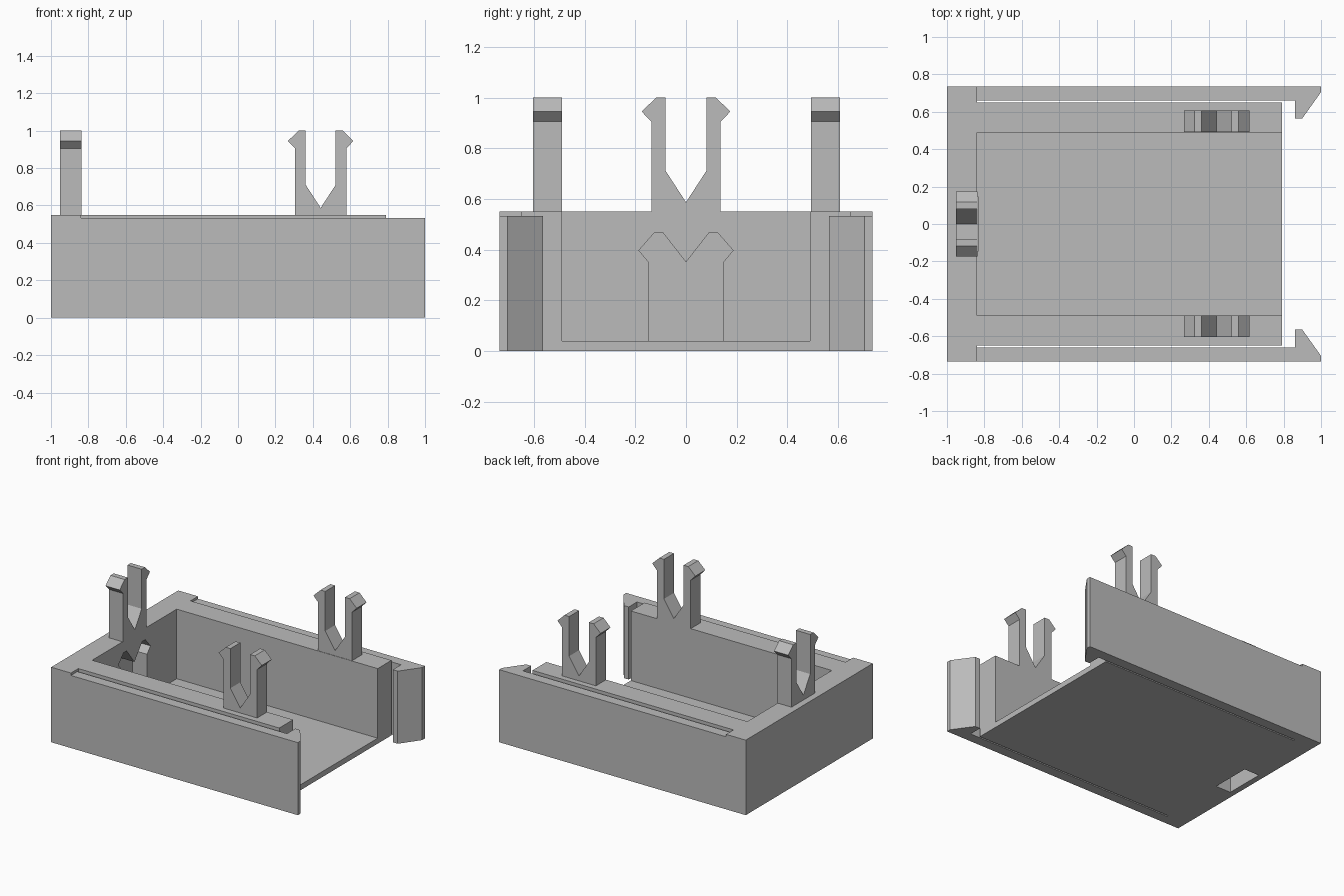
import bpy, bmesh
from math import pi
from mathutils import Matrix

if "Cube" in bpy.data.objects:
    bpy.data.objects.remove(bpy.data.objects["Cube"])

grey = bpy.data.materials.new("plain_grey")
grey.use_nodes = True
COLOUR = (0.5, 0.5, 0.5, 1)
grey.diffuse_color = COLOUR
grey.node_tree.nodes["Principled BSDF"].inputs["Base Color"].default_value = COLOUR


def prism(name, outline, depth, matrix):
    """Extrude a flat outline along its local z, then place it."""
    bm = bmesh.new()
    face = bm.faces.new([bm.verts.new((u, v, 0)) for u, v in outline])
    grown = bmesh.ops.extrude_face_region(bm, geom=[face])
    moved = [g for g in grown["geom"] if isinstance(g, bmesh.types.BMVert)]
    bmesh.ops.translate(bm, verts=moved, vec=(0, 0, depth))
    bm.transform(matrix)
    bmesh.ops.recalc_face_normals(bm, faces=bm.faces)
    mesh = bpy.data.meshes.new(name)
    bm.to_mesh(mesh)
    bm.free()
    mesh.materials.append(grey)
    obj = bpy.data.objects.new(name, mesh)
    bpy.context.collection.objects.link(obj)
    return obj


def box(name, x, y, z):
    outline = [(x[0], y[0]), (x[1], y[0]), (x[1], y[1]), (x[0], y[1])]
    return prism(name, outline, z[1] - z[0], Matrix.Translation((0, 0, z[0])))


def mirrored(half):
    """Close a half outline by mirroring it over its first coordinate."""
    return half + [(-u, v) for u, v in reversed(half) if u != 0]


def cut(target, cutter):
    mod = target.modifiers.new("cut", "BOOLEAN")
    mod.operation = "DIFFERENCE"
    mod.solver = "EXACT"
    mod.object = cutter
    bpy.context.view_layer.objects.active = target
    bpy.ops.object.modifier_apply(modifier=mod.name)
    bpy.data.objects.remove(cutter)


# Stand an upright profile so its thickness runs along +y or +x
def along_y(x, y):
    return Matrix.Translation((x, y, 0)) @ Matrix.Rotation(pi / 2, 4, "X") @ Matrix.Scale(-1, 4, (0, 0, 1))


def along_x(x, y):
    return Matrix.Translation((x, y, 0)) @ Matrix.Rotation(pi / 2, 4, "Z") @ Matrix.Rotation(pi / 2, 4, "X")


# Housing plan: block, slits and hooked side arms
WALL, END, TOP = -0.84, 0.79, 0.55
half_plan = [(-1, 0.736), (1, 0.736), (1, 0.705), (0.9, 0.565), (0.86, 0.565),
             (0.86, 0.661), (WALL, 0.661), (WALL, 0.65), (END, 0.65)]
plan = half_plan + [(x, -y) for x, y in reversed(half_plan)]
housing = prism("housing", plan, TOP, Matrix.Identity(4))

# Open tray
cut(housing, box("tray_cutter", (WALL, END + 0.02), (-0.49, 0.49), (0.04, 0.7)))

# Arms sit a little lower than the block
for a, b in ((0.655, 0.8), (-0.8, -0.655)):
    cut(housing, box("arm_trim", (WALL, 0.84), (a, b), (0.532, 0.7)))
cut(housing, box("hook_trim", (0.82, 1.1), (-0.8, 0.8), (0.532, 0.7)))

# Sockets that open through the underside
socket = mirrored([(0, 0.35), (0.09, 0.465), (0.126, 0.465), (0.186, 0.397),
                   (0.147, 0.35), (0.147, -0.05)])
cut(housing, prism("front_socket", socket, 0.13, along_y(0.442, -0.609)))
cut(housing, prism("back_socket", socket, 0.115, along_y(0.442, 0.497)))
cut(housing, prism("end_socket", socket, 0.122, along_x(-0.957, 0)))

# Forked snap clips standing on the rim
clip = mirrored([(0, 0.587), (0.08, 0.71), (0.08, 1.0), (0.118, 1.0),
                 (0.175, 0.945), (0.137, 0.905), (0.137, TOP)])
prism("front_clip", clip, 0.115, along_y(0.442, -0.605))
prism("back_clip", clip, 0.115, along_y(0.442, 0.493))
prism("end_clip", clip, 0.115, along_x(-0.952, 0))
